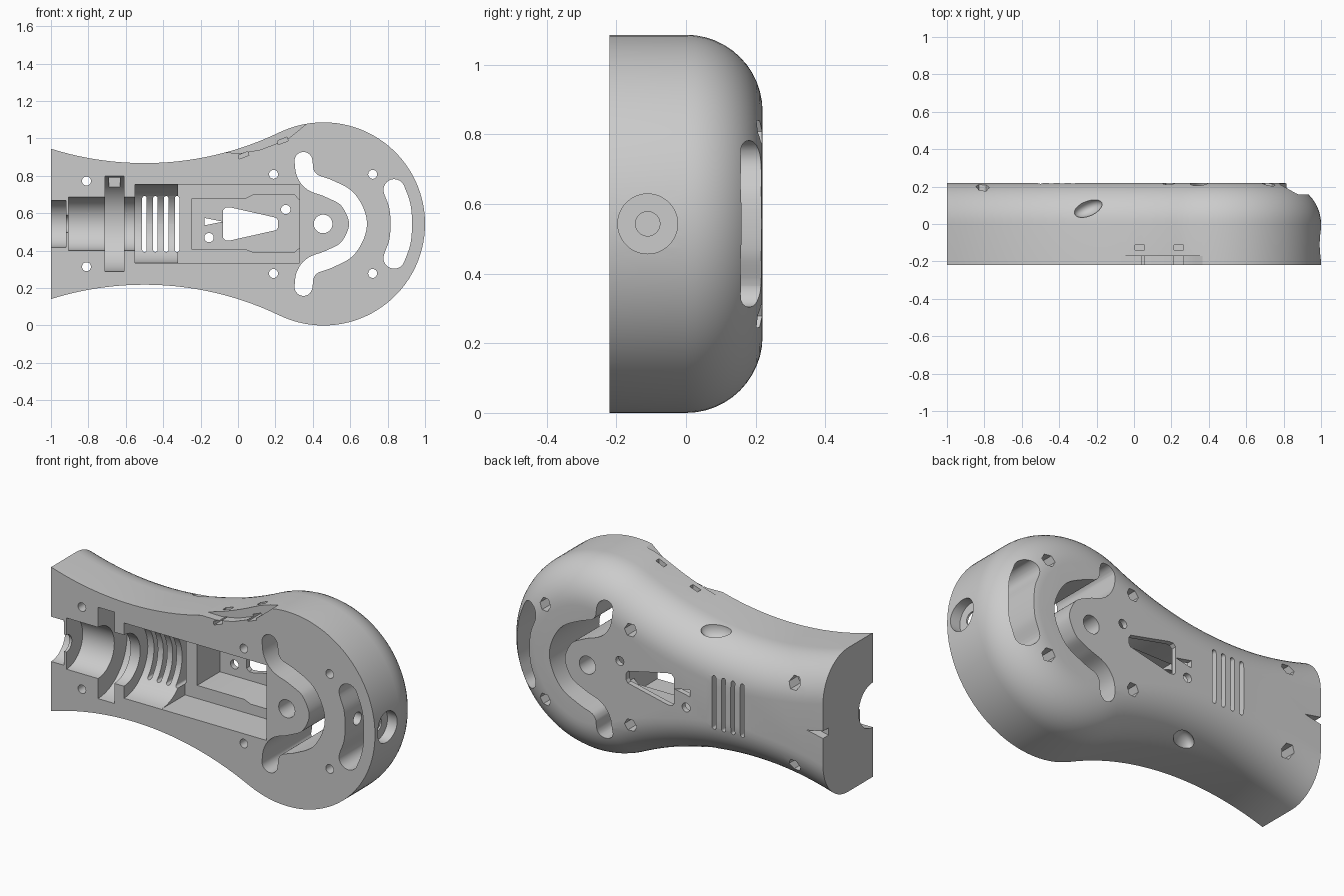
import bpy, bmesh, math
from mathutils import Vector

if "Cube" in bpy.data.objects:
    bpy.data.objects.remove(bpy.data.objects["Cube"])

MID = 0.543            # height of the long axis
FRONT, BACK = -0.22, 0.22

grey = bpy.data.materials.new("plain_grey")
grey.use_nodes = True
grey.diffuse_color = (0.6, 0.6, 0.6, 1)
grey.node_tree.nodes["Principled BSDF"].inputs["Base Color"].default_value = (0.6, 0.6, 0.6, 1)


def make(name, bm):
    bmesh.ops.recalc_face_normals(bm, faces=bm.faces)
    mesh = bpy.data.meshes.new(name)
    bm.to_mesh(mesh)
    bm.free()
    mesh.materials.append(grey)
    obj = bpy.data.objects.new(name, mesh)
    bpy.context.scene.collection.objects.link(obj)
    return obj


def loft(name, loops):
    bm = bmesh.new()
    rings = [[bm.verts.new(p) for p in loop] for loop in loops]
    n = len(rings[0])
    for a, b in zip(rings, rings[1:]):
        for i in range(n):
            j = (i + 1) % n
            bm.faces.new((a[i], a[j], b[j], b[i]))
    bm.faces.new(rings[0])
    bm.faces.new(rings[-1])
    return make(name, bm)


# Handle outline: concave neck arc tangent to a round head, shrunk by d
def outline(d):
    head_x, head_r, neck_x, waist = 0.457, 0.543, -0.5, 0.325
    dx = head_x - neck_x
    neck_r = (dx * dx + waist ** 2 - head_r ** 2) / (2 * (head_r - waist))
    neck_z = waist + neck_r
    tangent = math.atan2(dx, neck_z)
    r = neck_r + d
    start = -math.asin(0.5 / r)
    top = []
    for i in range(24):
        t = start + (tangent - start) * i / 24
        top.append((neck_x + r * math.sin(t), neck_z - r * math.cos(t)))
    for i in range(33):
        t = -tangent + (math.pi / 2 + tangent) * i / 32
        top.append((head_x + (head_r - d) * math.sin(t), (head_r - d) * math.cos(t)))
    return top + [(x, -z) for x, z in reversed(top[:-1])]


def section(y, d):
    return [(x, y, MID + z) for x, z in outline(d)]


layers = [section(FRONT, 0)]
for k in range(13):
    a = math.pi / 2 * k / 12
    layers.append(section(BACK * math.sin(a), BACK * (1 - math.cos(a))))
body = loft("handle_shell", layers)


def cut(cutter):
    cutter.hide_render = True
    mod = body.modifiers.new("cut", 'BOOLEAN')
    mod.operation, mod.solver, mod.object = 'DIFFERENCE', 'EXACT', cutter
    bpy.context.view_layer.objects.active = body
    bpy.ops.object.modifier_apply(modifier=mod.name)
    bpy.data.objects.remove(cutter)


def prism(points, y0=-0.4, y1=0.4):
    cut(loft("cutter", [[(x, y, z) for x, z in points] for y in (y0, y1)]))


def box(x0, x1, z0, z1, y0=-0.4, y1=0.4):
    prism([(x0, z0), (x1, z0), (x1, z1), (x0, z1)], y0, y1)


def hole(x, z, r, y0=-0.4, y1=0.4, n=24):
    prism([(x + r * math.cos(math.tau * i / n), z + r * math.sin(math.tau * i / n))
           for i in range(n)], y0, y1)


def bore(x0, x1, r0, r1=None, y=FRONT, n=48):
    r1 = r1 or r0
    cut(loft("cutter", [[(x, y + r * math.cos(math.tau * i / n), MID + r * math.sin(math.tau * i / n))
                         for i in range(n)] for x, r in ((x0, r0), (x1, r1))]))


# Rounded slot that follows a smooth path
def slot(path, width, steps=6):
    p = [Vector(q) for q in path]
    p = [2 * p[0] - p[1]] + p + [2 * p[-1] - p[-2]]
    line = []
    for a, b, c, d in zip(p, p[1:], p[2:], p[3:]):
        for i in range(steps):
            t = i / steps
            line.append(0.5 * (2 * b + (c - a) * t + (2 * a - 5 * b + 4 * c - d) * t * t
                               + (3 * b - a - 3 * c + d) * t ** 3))
    line.append(p[-2])
    h, left, right, caps = width / 2, [], [], []
    for i, q in enumerate(line):
        along = (line[min(i + 1, len(line) - 1)] - line[max(i - 1, 0)]).normalized()
        side = Vector((-along.y, along.x)) * h
        left.append(q + side)
        right.append(q - side)
        if i in (0, len(line) - 1):
            sign = 1 if i else -1
            caps.append([q + sign * (side * math.cos(a) + along * h * math.sin(a))
                         for a in (math.pi * k / 10 for k in range(1, 10))])
    prism([tuple(v) for v in left + caps[1] + right[::-1] + caps[0]])


def mirrored(path):
    return path + [(x, 2 * MID - z) for x, z in reversed(path[:-1])]


# Stepped round channel along the neck
for x0, x1, r in ((-1.1, -0.92, 0.125), (-0.93, -0.89, 0.047), (-0.905, -0.54, 0.143),
                  (-0.71, -0.61, 0.255), (-0.55, -0.31, 0.21)):
    bore(x0, x1, r)
box(-0.69, -0.63, 0.72, 0.79, y1=-0.06)

# Rectangular bay, its deeper pocket and the tapered window
box(-0.32, 0.33, MID - 0.21, MID + 0.21, y1=-0.01)
prism(mirrored([(-0.245, 0.68), (0.045, 0.68), (0.085, 0.7), (0.3, 0.7), (0.329, 0.67), (0.329, MID)])
      [:5] + [(0.329, 0.416), (0.3, 0.39), (0.085, 0.39), (0.045, 0.406), (-0.245, 0.406)], y1=0.19)
prism([(-0.08, 0.47), (-0.065, 0.455), (-0.04, 0.455), (0.205, 0.51), (0.215, 0.525),
       (0.215, 0.561), (0.205, 0.576), (-0.04, 0.631), (-0.065, 0.631), (-0.08, 0.616)])

# Cooling vents
for i in range(4):
    x = -0.5 + i * 0.058
    slot([(x, 0.405), (x, 0.68)], 0.024)

# Curved slots in the head
slot(mirrored([(0.35, 0.88), (0.36, 0.815), (0.4, 0.765), (0.49, 0.73),
               (0.59, 0.67), (0.642, MID)]), 0.096)
slot(mirrored([(0.835, 0.725), (0.865, 0.64), (0.873, MID)]), 0.115)

# Screw holes with hexagonal nut recesses
for x, dz in ((-0.81, 0.229), (0.19, 0.265), (0.72, 0.265)):
    for s in (-1, 1):
        hole(x, MID + s * dz, 0.024)
        hole(x, MID + s * dz, 0.037, y0=0.12, n=6)

# Centre hole, small pocket holes and countersunk end hole
hole(0.455, MID, 0.05)
hole(0.255, 0.62, 0.025)
hole(-0.155, 0.47, 0.025)
bore(0.94, 1.02, 0.086, y=-0.11)
bore(0.75, 0.95, 0.035, y=-0.11)

# Small triangular marks on the back
for x, z in ((-0.95, MID), (-0.13, 0.555)):
    prism([(x - 0.05, z - 0.02), (x + 0.05, z), (x - 0.05, z + 0.02)], y0=0.17)

# Oval thumb dents on both edges
for s in (-1, 1):
    bm = bmesh.new()
    bmesh.ops.create_uvsphere(bm, u_segments=32, v_segments=16, radius=1)
    for v in bm.verts:
        x, y, z = v.co.x * 0.075, v.co.y * 0.045, v.co.z * 0.06
        v.co = (-0.245 + x, 0.085 + y + 0.3 * x, MID + s * 0.335 + z)
    cut(make("cutter", bm))

# Recess in the upper edge with two tie slots
prism([(-0.1, 0.925), (0.02, 0.922), (0.12, 0.94), (0.2, 0.97), (0.27, 1.0), (0.32, 1.04),
       (0.38, 1.09), (0.3, 1.2), (-0.1, 1.2)], y1=-0.17)
for x, z in ((0.03, 0.908), (0.24, 0.985)):
    prism([(x - 0.025, z - 0.018), (x + 0.028, z + 0.002), (x + 0.022, z + 0.022),
           (x - 0.028, z + 0.002)], y1=-0.11)
    box(x - 0.025, x + 0.025, z, 1.2, -0.14, -0.111)

bpy.ops.object.select_all(action='DESELECT')
body.select_set(True)
bpy.context.view_layer.objects.active = body
bpy.ops.object.shade_smooth_by_angle(angle=math.radians(30))
